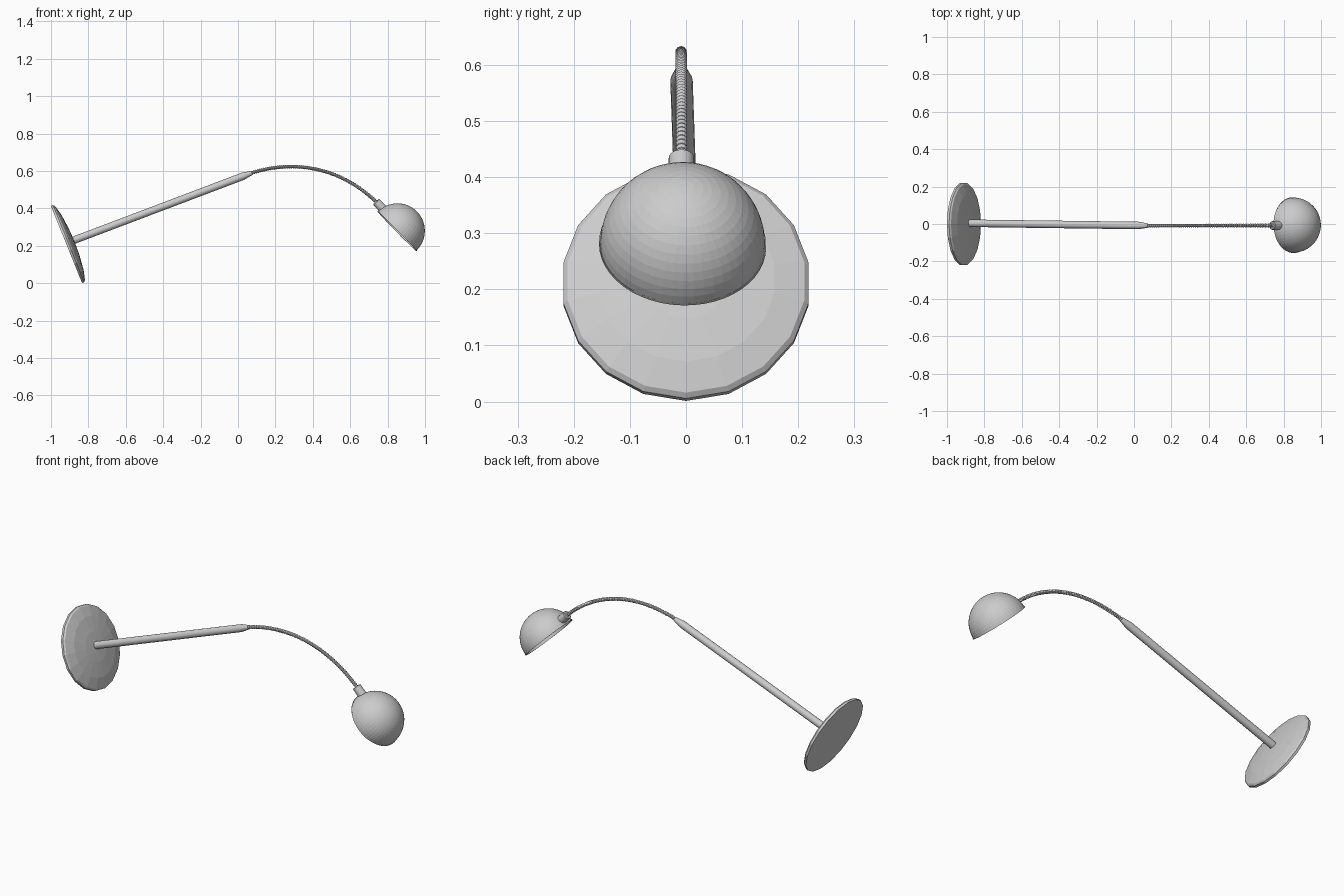
import bpy, bmesh, math
from mathutils import Vector
from mathutils.geometry import interpolate_bezier

cube = bpy.data.objects.get("Cube")
if cube:
    bpy.data.objects.remove(cube, do_unlink=True)

grey = bpy.data.materials.new("light grey metal")
grey.use_nodes = True
colour = (0.6, 0.6, 0.6, 1)
grey.diffuse_color = colour
grey.node_tree.nodes["Principled BSDF"].inputs["Base Color"].default_value = colour


def sweep(name, rings, sides, smooth=False):
    """Skin circles given as (centre, axis, radius); zero radius makes a pole."""
    bm = bmesh.new()
    loops = []
    for centre, axis, radius in rings:
        axis = axis.normalized()
        side = Vector((0, 1, 0)).cross(axis).normalized()
        other = axis.cross(side)
        loops.append([bm.verts.new(centre + radius * (
            side * math.cos(2 * math.pi * i / sides) + other * math.sin(2 * math.pi * i / sides)))
            for i in range(sides)])
    for a, b in zip(loops, loops[1:]):
        for i in range(sides):
            j = (i + 1) % sides
            bm.faces.new((a[i], a[j], b[j], b[i]))
    if rings[0][2] > 0:
        bm.faces.new(loops[0][::-1])
    if rings[-1][2] > 0:
        bm.faces.new(loops[-1])
    bmesh.ops.remove_doubles(bm, verts=bm.verts, dist=0.00005)
    bmesh.ops.recalc_face_normals(bm, faces=bm.faces)
    mesh = bpy.data.meshes.new(name)
    bm.to_mesh(mesh)
    bm.free()
    mesh.materials.append(grey)
    obj = bpy.data.objects.new(name, mesh)
    bpy.context.collection.objects.link(obj)
    if smooth:
        bpy.ops.object.select_all(action="DESELECT")
        obj.select_set(True)
        bpy.context.view_layer.objects.active = obj
        bpy.ops.object.shade_smooth_by_angle(angle=math.radians(35))
    return obj


def lathe(name, origin, axis, profile, sides, smooth=False):
    """Turn (radius, height) points about an axis."""
    axis = Vector(axis).normalized()
    return sweep(name, [(Vector(origin) + axis * h, axis, r) for r, h in profile], sides, smooth)


# Tilted weighted base, flat underneath and gently domed on top
lathe("base", (-0.917, 0, 0.207), (0.927, 0, 0.375),
      [(0.222, 0), (0.222, 0.012), (0.214, 0.02), (0.16, 0.034), (0.08, 0.043), (0, 0.046)], 18)

# Straight pole with a tapered tip
foot, top = Vector((-0.885, 0.004, 0.227)), Vector((0.027, -0.008, 0.572))
length = (top - foot).length
lathe("pole", foot, top - foot,
      [(0.02, 0), (0.02, length), (0.011, length + 0.05)], 16, True)

# Ribbed flexible neck
points = interpolate_bezier(Vector((0.06, -0.009, 0.586)), Vector((0.307, -0.009, 0.667)),
                            Vector((0.556, -0.008, 0.617)), Vector((0.75, -0.008, 0.424)), 141)
rings = []
for i, p in enumerate(points):
    tangent = points[min(i + 1, len(points) - 1)] - points[max(i - 1, 0)]
    rings.append((p, tangent, 0.0105 if i % 2 else 0.0075))
sweep("flexible_neck", rings, 10)

# Collar and lamp socket running into the side of the shade
lathe("collar", (0.737, -0.008, 0.436), (0.7, 0, -0.71),
      [(0.019, 0), (0.023, 0.004), (0.023, 0.075), (0.018, 0.08), (0.018, 0.11)], 20, True)

# Hollow hemispherical shade with a fine lip
steps = 14
arc = [math.pi / 2 * i / steps for i in range(steps + 1)]
outer = [(0.147 * math.cos(a), 0.147 * math.sin(a)) for a in arc]
inner = [(0.142 * math.cos(a), 0.142 * math.sin(a)) for a in reversed(arc)]
outer[-1], inner[0] = (0, 0.147), (0, 0.142)
lip = [(0.142, -0.003), (0.149, -0.003), (0.149, 0.002)]
lathe("shade", (0.852, -0.006, 0.28), (0.715, 0.03, 0.7), inner + lip + outer, 48)
